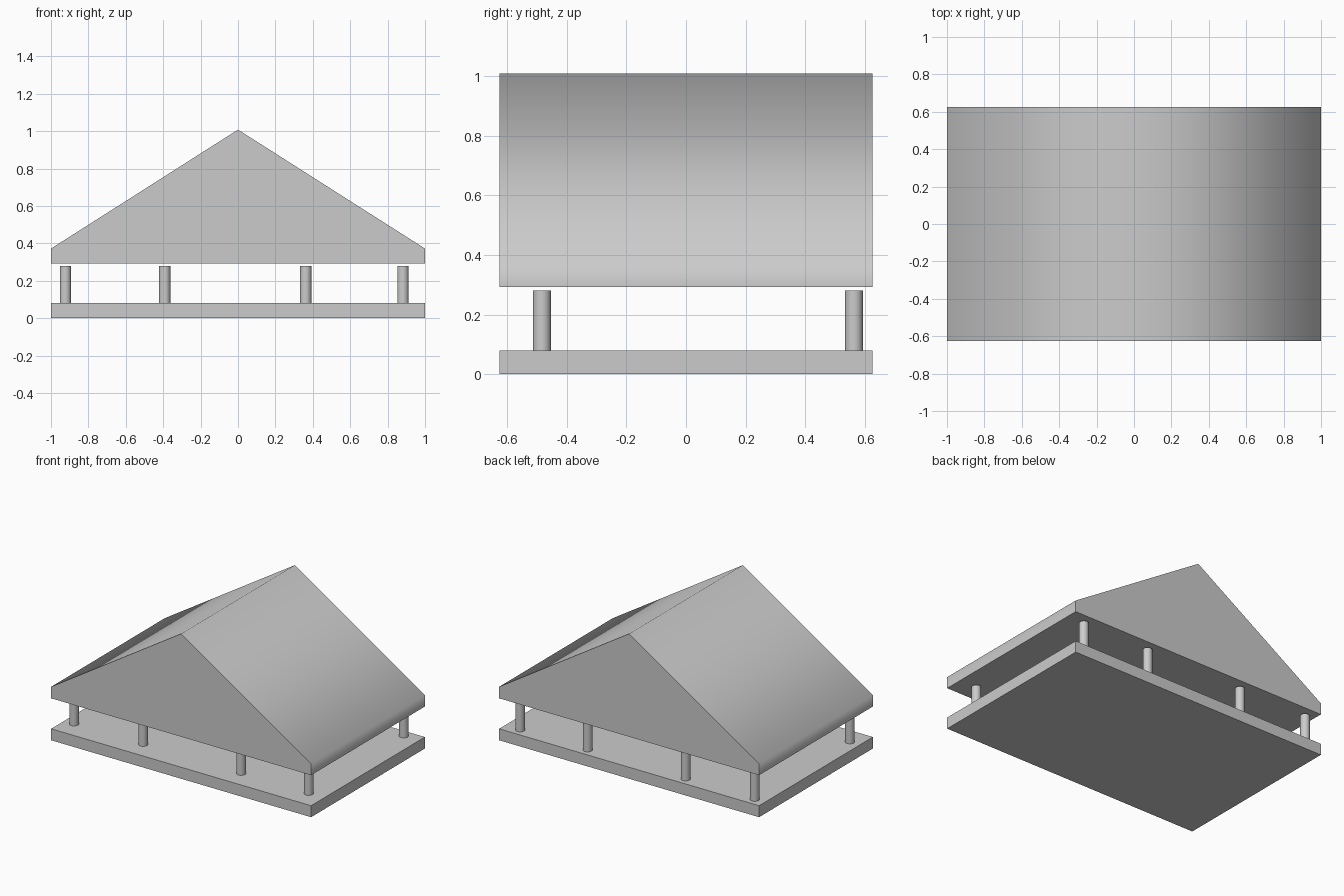
import bpy, bmesh, math

if "Cube" in bpy.data.objects:
    bpy.data.objects.remove(bpy.data.objects["Cube"])

HALF_DEPTH = 0.625


def extrude_profile(name, profile):
    """Extrude an x-z outline through the full depth of the building."""
    bm = bmesh.new()
    face = bm.faces.new([bm.verts.new((x, -HALF_DEPTH, z)) for x, z in profile])
    ext = bmesh.ops.extrude_face_region(bm, geom=[face])
    moved = [g for g in ext["geom"] if isinstance(g, bmesh.types.BMVert)]
    bmesh.ops.translate(bm, verts=moved, vec=(0, 2 * HALF_DEPTH, 0))
    bmesh.ops.recalc_face_normals(bm, faces=bm.faces)
    mesh = bpy.data.meshes.new(name)
    bm.to_mesh(mesh)
    bm.free()
    obj = bpy.data.objects.new(name, mesh)
    bpy.context.collection.objects.link(obj)
    return obj


def smooth(obj, degrees):
    bpy.ops.object.select_all(action="DESELECT")
    obj.select_set(True)
    bpy.context.view_layer.objects.active = obj
    bpy.ops.object.shade_smooth_by_angle(angle=math.radians(degrees))


# Floor slab
extrude_profile("floor_slab", [(-1, 0), (1, 0), (1, 0.08), (-1, 0.08)])

# Gabled roof: softly shaded across ridge and eaves, sharp at the gables
roof = extrude_profile("gable_roof", [(-1, 0.292), (1, 0.292), (1, 0.372),
                                      (0, 1.008), (-1, 0.372)])
smooth(roof, 70)

# Two rows of round columns, stopping just short of the roof
for row, y in (("front", -0.483), ("back", 0.563)):
    for i, x in enumerate((-0.923, -0.392, 0.362, 0.882), 1):
        bpy.ops.mesh.primitive_cylinder_add(vertices=32, radius=0.03, depth=0.2,
                                            location=(x, y, 0.18))
        column = bpy.context.object
        column.name = f"{row}_column_{i}"
        smooth(column, 40)
